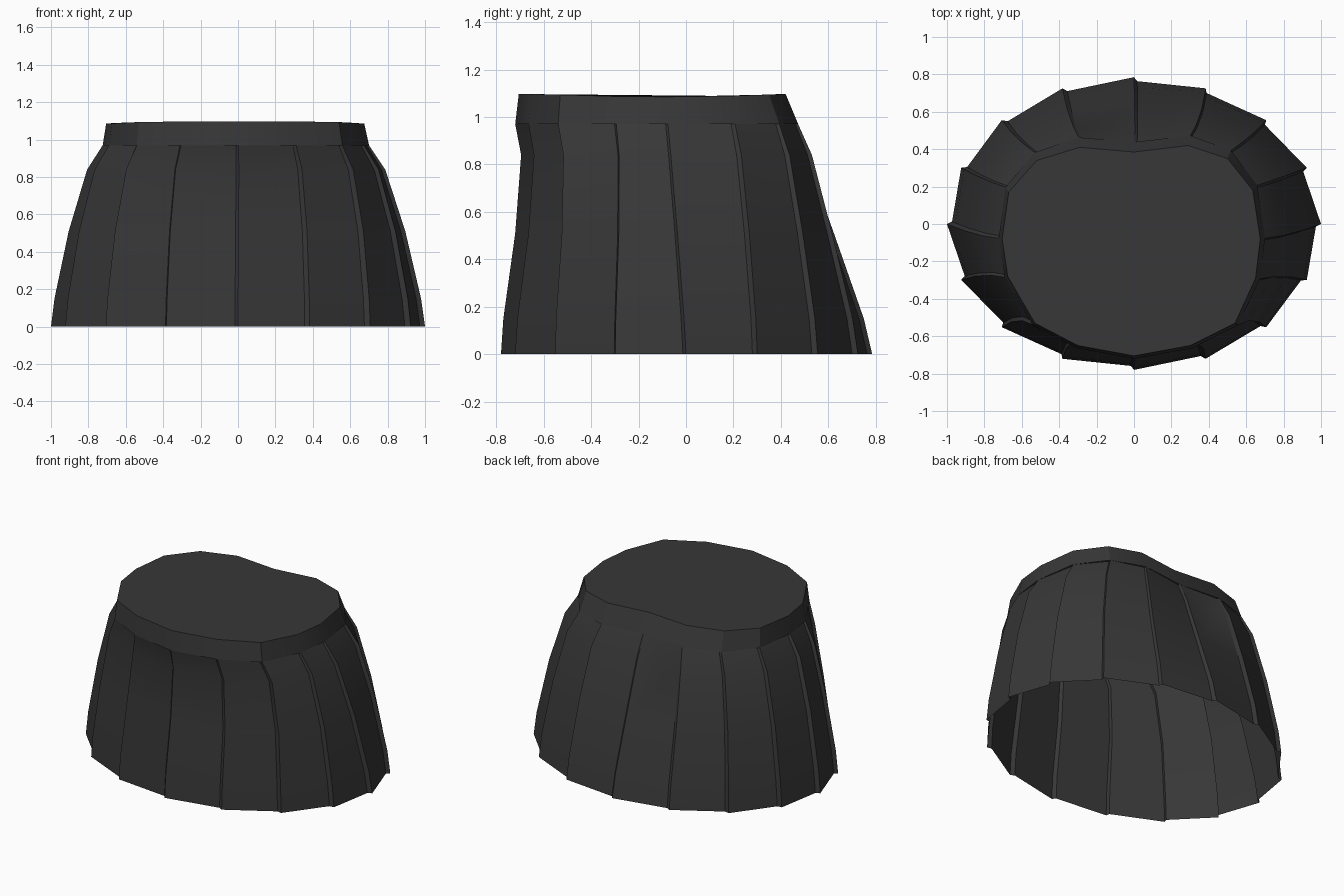
import bpy, bmesh, math
from mathutils import Vector

if "Cube" in bpy.data.objects:
    bpy.data.objects.remove(bpy.data.objects["Cube"])

N = 16
charcoal = bpy.data.materials.new("charcoal cloth")
charcoal.diffuse_color = (0.038, 0.038, 0.038, 1)
charcoal.use_nodes = True
charcoal.node_tree.nodes["Principled BSDF"].inputs["Base Color"].default_value = charcoal.diffuse_color

# Waist outline, counter-clockwise from the right side
WAIST = [(.675, -.08), (.635, .18), (.50, .35), (.29, .42), (0, .385), (-.29, .41),
         (-.52, .34), (-.67, .17), (-.705, -.08), (-.675, -.28), (-.53, -.53),
         (-.30, -.65), (0, -.705), (.30, -.65), (.54, -.53), (.65, -.29)]

# Skirt levels: height, blend from ellipse to waist, half width, back y, front y
LEVELS = [(0, 0, 1.0, .785, -.78), (.15, .1, .98, .755, -.77), (.51, .45, .90, .645, -.72),
          (.84, .8, .797, .54, -.695), (.97, .95, .712, .475, -.72)]


def corner(i, level):
    """Pleat corner i on one level."""
    z, t, half, back, front = level
    a = 2 * math.pi * (i % N) / N
    wx, wy = WAIST[i % N]
    wx, wy = (wx + .015) / .69, wy + .08
    wy /= .5 if wy > 0 else .625
    sx = math.cos(a) * (1 - t) + wx * t
    sy = math.sin(a) * (1 - t) + wy * t
    c = -.08 * t
    y = c + sy * ((back - c) if sy > 0 else (c - front))
    return Vector((sx * half - .012 * t, y, z))


def tucked(i, level):
    """Inner end of the panel that starts at corner i, tucked under the next."""
    p = corner(i, level).lerp(corner(i + 1, level), .955)
    c = Vector((0, -.08 * level[1], level[0]))
    return c + (p - c) * (.976 if level[0] < .9 else .985)


def finish(name, bm):
    mesh = bpy.data.meshes.new(name)
    bm.to_mesh(mesh)
    bm.free()
    mesh.materials.append(charcoal)
    ob = bpy.data.objects.new(name, mesh)
    bpy.context.collection.objects.link(ob)
    bpy.ops.object.select_all(action='DESELECT')
    ob.select_set(True)
    bpy.context.view_layer.objects.active = ob
    bpy.ops.object.shade_smooth_by_angle(angle=math.radians(30))
    return ob


def loft(bm, rings):
    """Bridge closed rings of points with quads."""
    rows = [[bm.verts.new(p) for p in r] for r in rings]
    n = len(rows[0])
    for lo, hi in zip(rows, rows[1:]):
        for i in range(n):
            j = (i + 1) % n
            bm.faces.new((lo[i], lo[j], hi[j], hi[i]))
    return rows


# Pleated skirt, open at the hem: wide panels joined by narrow steps
bm = bmesh.new()
loft(bm, [[p for i in range(N) for p in (corner(i, lv), tucked(i, lv))] for lv in LEVELS])
finish("pleated_skirt", bm)

# Waistband with closed top, dipping slightly at the sides
bm = bmesh.new()
top = [Vector((x, y, 1.085 + .012 * min(1, ((y + .1) / .5) ** 2))) for x, y in WAIST]
rows = loft(bm, [[corner(i, LEVELS[-1]) for i in range(N)], top])
bm.faces.new(rows[1])
finish("waistband", bm)
